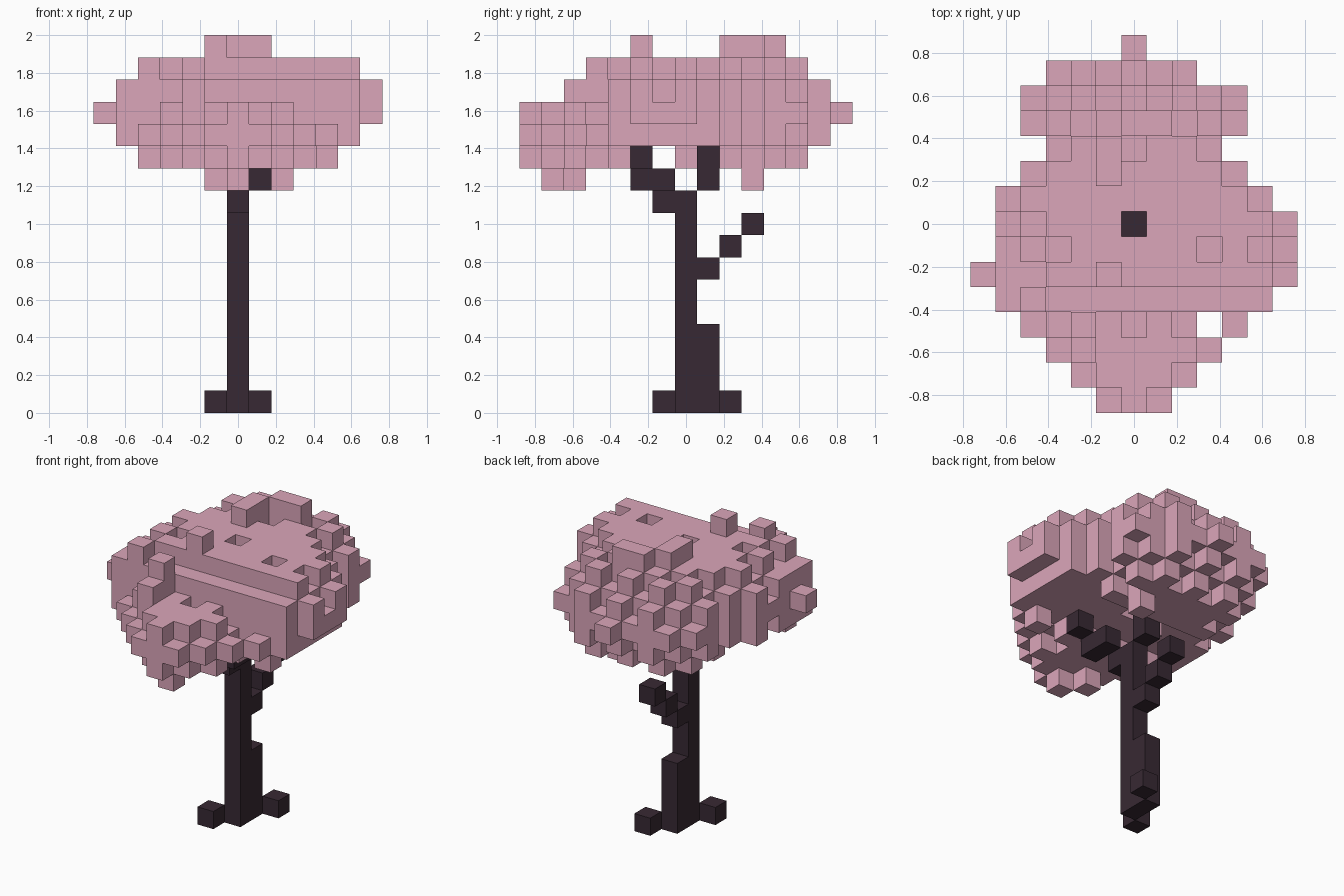
import bpy
import bmesh
import random
from mathutils import Vector

random.seed(4)
UNIT = 2 / 17  # edge length of one block

cube = bpy.data.objects.get("Cube")
if cube:
    bpy.data.objects.remove(cube)


def make_material(name, rgb):
    mat = bpy.data.materials.new(name)
    mat.use_nodes = True
    mat.diffuse_color = (*rgb, 1)
    mat.node_tree.nodes["Principled BSDF"].inputs["Base Color"].default_value = (*rgb, 1)
    return mat


def block_object(name, cells, mat):
    """Build the outer skin of a set of grid blocks."""
    bm = bmesh.new()
    for cell in cells:
        centre = Vector(cell) + Vector((0, 0, 0.5))
        for axis in range(3):
            for sign in (-1, 1):
                normal = Vector((0, 0, 0))
                normal[axis] = sign
                if tuple(c + int(n) for c, n in zip(cell, normal)) in cells:
                    continue
                u = Vector((0, 0, 0))
                u[(axis + 1) % 3] = 0.5
                v = normal.cross(u)
                mid = centre + normal / 2
                corners = (mid - u - v, mid + u - v, mid + u + v, mid - u + v)
                bm.faces.new([bm.verts.new(p * UNIT) for p in corners])
    bmesh.ops.remove_doubles(bm, verts=bm.verts, dist=UNIT / 100)
    mesh = bpy.data.meshes.new(name)
    bm.to_mesh(mesh)
    bm.free()
    mesh.materials.append(mat)
    obj = bpy.data.objects.new(name, mesh)
    bpy.context.collection.objects.link(obj)
    return obj


bark = make_material("dark bark", (0.039, 0.022, 0.033))
blossom = make_material("dusty pink leaves", (0.71, 0.38, 0.49))

# Trunk with its thickened back, roots and branches
trunk = {(0, 0, k) for k in range(10)} | {(0, 1, k) for k in range(4)}
roots = {(-1, -1, 0), (1, 2, 0)}
bare_branch = {(0, 1, 6), (0, 2, 7), (0, 3, 8)}
front_branch = {(0, -1, 9), (1, -1, 10), (1, -2, 10), (2, -2, 11)}
back_branch = {(0, 1, 10), (0, 1, 11)}
wood = trunk | roots | bare_branch | front_branch | back_branch
for part, cells in (("trunk", trunk), ("roots", roots), ("bare_branch", bare_branch),
                    ("front_branch", front_branch), ("back_branch", back_branch)):
    block_object(part, cells, bark)


# Allowed extents of the crown, as spans
def span(a, b, *gaps):
    return set(range(a, b + 1)) - set(gaps)


layer_x = {11: span(-4, 4), 12: span(-5, 5), 13: span(-6, 6),
           14: span(-5, 6), 15: span(-4, 5), 16: span(-1, 1)}
layer_y = {11: span(-7, 5, -2, -1, 1), 12: span(-7, 6), 13: span(-7, 7),
           14: span(-5, 6), 15: span(-4, 5), 16: {2, 3, 4}}
row_x = {7: span(0, 0), 6: span(-3, 2), 5: span(-4, 4), 4: span(-4, 4), 3: span(-3, 3),
         2: span(-4, 4), 1: span(-5, 5), 0: span(-5, 6), -1: span(-5, 6),
         -2: span(-6, 6), -3: span(-5, 5), -4: span(-4, 4, 3), -5: span(-3, 3),
         -6: span(-2, 2), -7: span(-1, 1)}

footprint = {(i, j) for j in row_x for i in row_x[j]}
outside = {(i, j) for i in span(-7, 7) for j in span(-8, 8)} - footprint


def column_range(i, j):
    """Lowest and highest leaf block: staggered slopes from the rim to a plateau."""
    reach = min(abs(i - a) + abs(j - b) for a, b in outside) - 1
    middle = 12 if j <= -4 else 13
    roof = 13 if j <= -4 else 14 if j == -3 else 15
    floor = 12 if -2 <= j <= 1 else 11
    low, high = middle - reach, middle + reach
    # Alternate blocks on the slopes, scattered dips on the plateau
    high += (i + j + high) % 2
    low -= (i + j + low) % 2
    if high > roof:
        high = roof - (random.random() < 0.15)
    return [max(low, floor), high]


columns = {col: column_range(*col) for col in sorted(footprint) if col != (0, 0)}
room = [(i, j, k) for k in layer_x for j in layer_y[k]
        for i in layer_x[k] & row_x[j] if (i, j) in columns and (i, j, k) not in wood]
random.shuffle(room)


def overshoot(cell):
    low, high = columns[cell[:2]]
    return max(cell[2] - high, low - cell[2])


def leaf_blocks():
    return {cell for cell in room if overshoot(cell) <= 0}


# Extend the nearest column wherever the outline is not yet filled
for drop in range(3):
    def flat(cell):
        return cell[:drop] + cell[drop + 1:]
    filled = {flat(cell) for cell in leaf_blocks()}
    for cell in sorted(room, key=overshoot):
        if flat(cell) not in filled:
            filled.add(flat(cell))
            bounds = columns[cell[:2]]
            bounds[:] = min(bounds[0], cell[2]), max(bounds[1], cell[2])

# Single blocks hanging below the crown and standing on top of it
stray_leaves = {(0, -6, 10), (-1, -5, 10), (2, 3, 10), (-1, -2, 16)}
block_object("leaf_crown", leaf_blocks() | stray_leaves, blossom)
